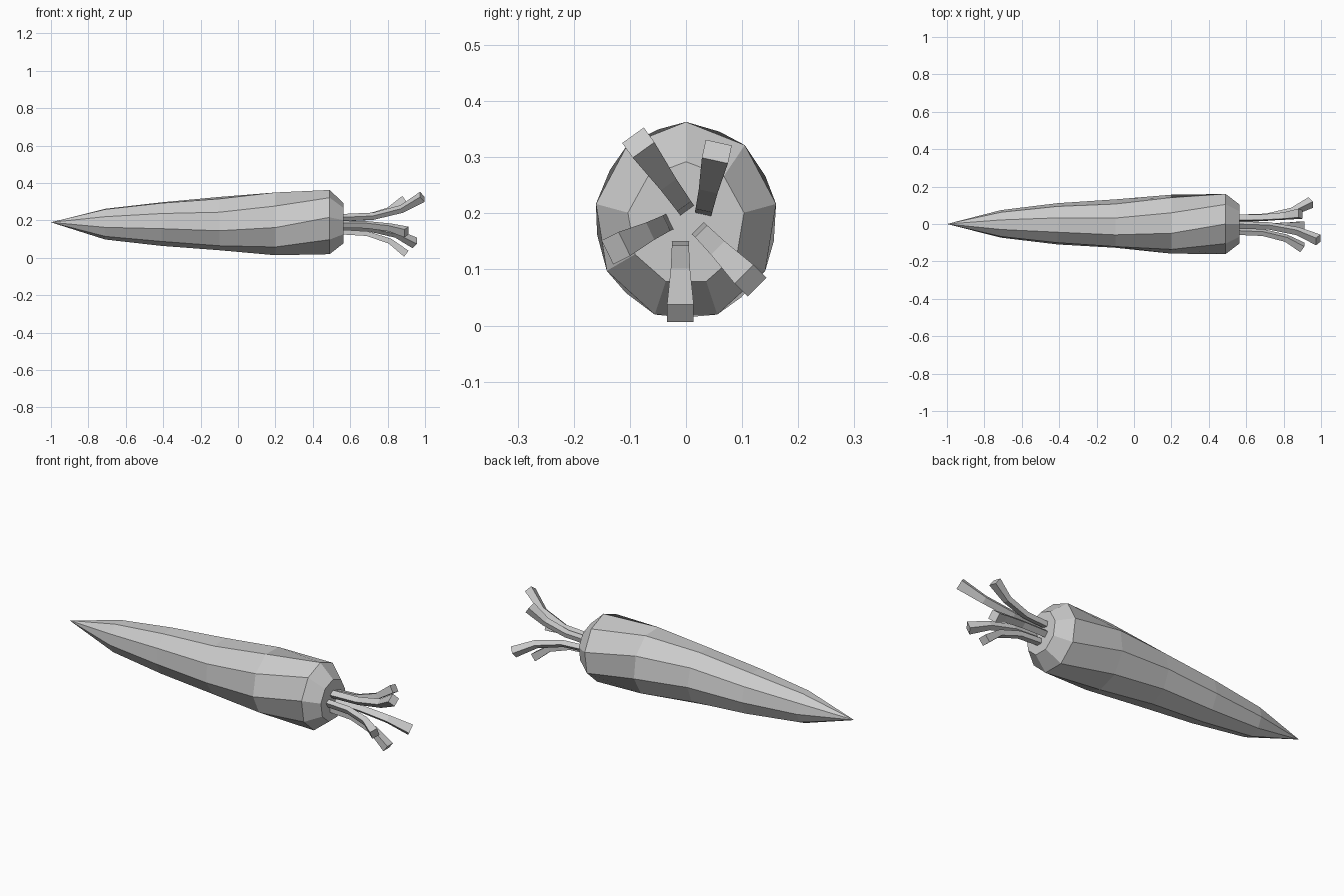
import bpy, bmesh
from math import radians, cos, sin
from mathutils import Vector

old = bpy.data.objects.get("Cube")
if old:
    bpy.data.objects.remove(old, do_unlink=True)

grey = bpy.data.materials.new("plain grey")
grey.use_nodes = True
grey.diffuse_color = (0.6, 0.6, 0.6, 1)
grey.node_tree.nodes["Principled BSDF"].inputs["Base Color"].default_value = (0.6, 0.6, 0.6, 1)


def loft(name, rings, tip=None):
    """Skin a list of point rings, closing the start with a tip or a cap."""
    bm = bmesh.new()
    loops = [[bm.verts.new(p) for p in ring] for ring in rings]
    n = len(loops[0])
    for a, b in zip(loops, loops[1:]):
        for i in range(n):
            j = (i + 1) % n
            bm.faces.new((a[i], a[j], b[j], b[i]))
    bm.faces.new(loops[-1])
    if tip:
        point = bm.verts.new(tip)
        for i in range(n):
            bm.faces.new((loops[0][i], point, loops[0][(i + 1) % n]))
    else:
        bm.faces.new(loops[0])
    bmesh.ops.recalc_face_normals(bm, faces=bm.faces)
    mesh = bpy.data.meshes.new(name)
    bm.to_mesh(mesh)
    bm.free()
    mesh.materials.append(grey)
    obj = bpy.data.objects.new(name, mesh)
    bpy.context.collection.objects.link(obj)
    return obj


# Root body: nine-sided rings with a slight twist (x, half width, half height, centre z, twist)
stations = [(-0.71, 0.075, 0.084, 0.182, 33), (-0.41, 0.112, 0.119, 0.183, 33),
            (-0.1, 0.132, 0.145, 0.185, 36), (0.2, 0.16, 0.172, 0.186, 28),
            (0.49, 0.163, 0.177, 0.186, 10), (0.565, 0.105, 0.11, 0.182, 10)]
rings = []
for x, w, h, z, twist in stations:
    angles = [radians(twist + 40 * i) for i in range(9)]
    rings.append([(x, w * cos(a), z + h * sin(a)) for a in angles])
loft("root_body", rings, tip=(-1, 0, 0.19))

# Stems: square stalks that flare outward (root y, z, then end x, y, z)
stems = {"upper_right": (-0.005, 0.215, 0.985, -0.085, 0.326),
         "upper_left": (0.033, 0.21, 0.89, 0.055, 0.31),
         "lower_left": (0.03, 0.165, 0.945, 0.115, 0.08),
         "bottom": (-0.01, 0.138, 0.9, -0.01, 0.022),
         "lower_right": (-0.04, 0.18, 0.9, -0.125, 0.138)}
flare = [(0, 0, 0.8), (0.4, 0.07, 0.8), (0.75, 0.42, 0.9), (1, 1, 1.25)]
for name, (ry, rz, ex, ey, ez) in stems.items():
    start, end = Vector((0.55, ry, rz)), Vector((ex, ey, ez))
    path = [Vector((start.x + (end.x - start.x) * t,
                    ry + (ey - ry) * f, rz + (ez - rz) * f)) for t, f, s in flare]
    outward = Vector((0, ey - ry, ez - rz)).normalized()
    side = outward.cross(Vector((1, 0, 0)))
    rings = []
    for i, p in enumerate(path):
        along = (path[min(i + 1, 3)] - path[max(i - 1, 0)]).normalized()
        up = side.cross(along).normalized()
        a, b = side * 0.019 * flare[i][2], up * 0.016 * flare[i][2]
        rings.append([p + a + b, p - a + b, p - a - b, p + a - b])
    loft(name + "_stem", rings)
